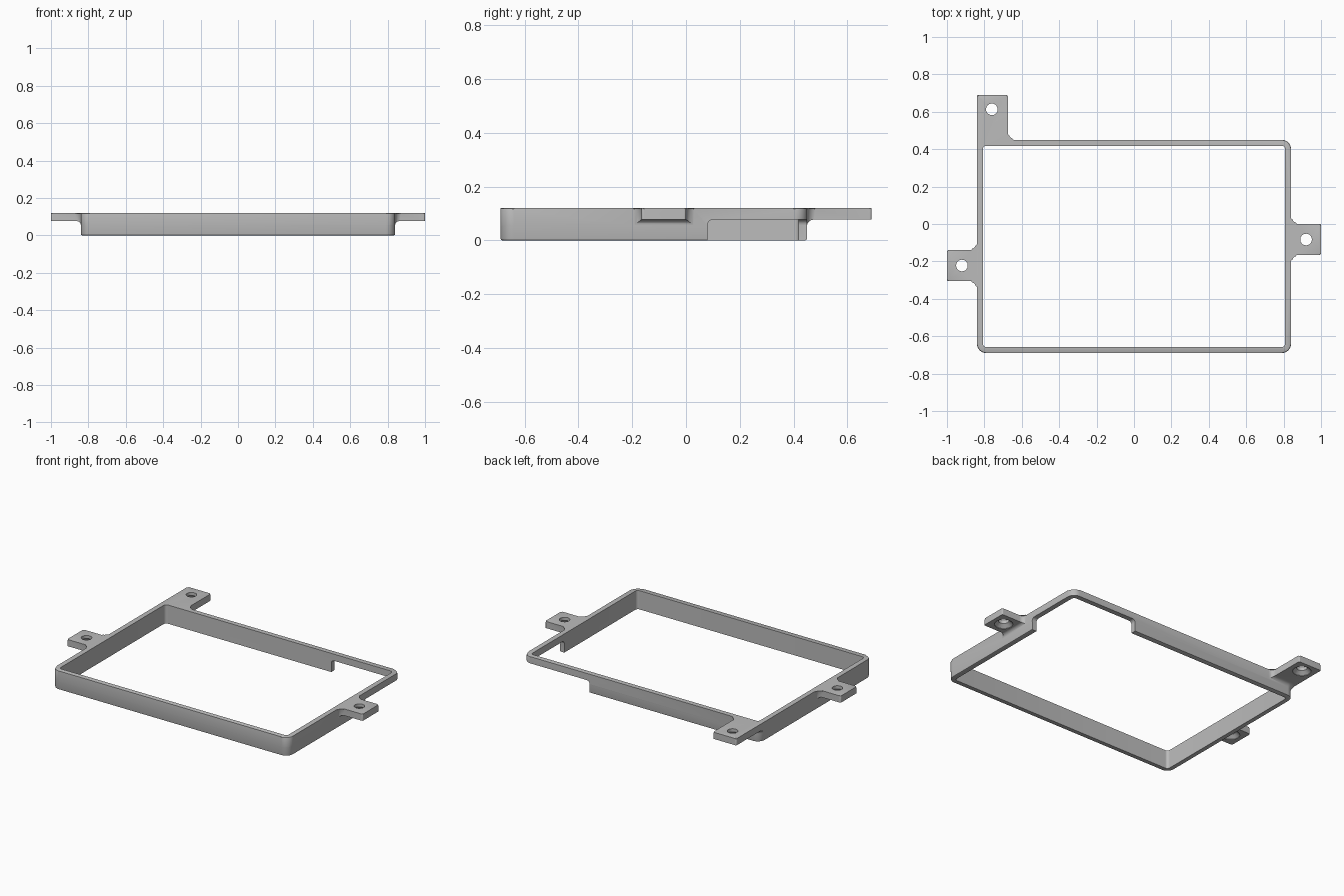
import bpy, bmesh, math
from mathutils import Vector

if "Cube" in bpy.data.objects:
    bpy.data.objects.remove(bpy.data.objects["Cube"], do_unlink=True)

HALF, FRONT, BACK = 0.84, -0.69, 0.45   # frame footprint
TOP, TAB = 0.12, 0.077                  # top of frame, underside of tabs
WALL, CORNER, FILLET, EDGE = 0.032, 0.05, 0.025, 0.007

grey = bpy.data.materials.new("plain grey")
grey.use_nodes = True
grey.diffuse_color = (0.5, 0.5, 0.5, 1)
grey.node_tree.nodes["Principled BSDF"].inputs["Base Color"].default_value = (0.5, 0.5, 0.5, 1)


def rounded(corners, segs=8):
    """Outline with every square corner (x, y, radius) replaced by an arc."""
    out = []
    for i, (x, y, r) in enumerate(corners):
        p = Vector((x, y))
        d1 = (Vector(corners[i - 1][:2]) - p).normalized()
        d2 = (Vector(corners[(i + 1) % len(corners)][:2]) - p).normalized()
        for k in range(segs + 1):
            t = math.pi / 2 * k / segs
            out.append(p + r * (d1 * (1 - math.sin(t)) + d2 * (1 - math.cos(t))))
    return out


def frame_ring(off):
    """Rounded frame rectangle grown by off."""
    x, f, b, r = HALF + off, FRONT - off, BACK + off, max(CORNER + off, 0.01)
    return rounded([(-x, f, r), (x, f, r), (x, b, r), (-x, b, r)])


def circle(x, y, r, n=32):
    return [Vector((x + r * math.cos(a), y + r * math.sin(a)))
            for a in (2 * math.pi * k / n for k in range(n))]


def loft(name, layers, top_bevel=0, segs=2):
    """Closed solid through (z, ring) layers, optionally rounded at the top."""
    bm = bmesh.new()
    rows = [[bm.verts.new((p.x, p.y, z)) for p in ring] for z, ring in layers]
    n = len(rows[0])
    for a, b in zip(rows, rows[1:]):
        for i in range(n):
            j = (i + 1) % n
            bm.faces.new((a[i], a[j], b[j], b[i]))
    bm.faces.new(rows[0][::-1])
    cap = bm.faces.new(rows[-1])
    if top_bevel:
        bmesh.ops.bevel(bm, geom=list(cap.edges), offset=top_bevel, segments=segs,
                        profile=0.5, affect='EDGES')
    bmesh.ops.recalc_face_normals(bm, faces=bm.faces)
    mesh = bpy.data.meshes.new(name)
    bm.to_mesh(mesh)
    bm.free()
    ob = bpy.data.objects.new(name, mesh)
    bpy.context.collection.objects.link(ob)
    return ob


def combine(body, tool, operation):
    """Apply a boolean and remove its helper."""
    mod = body.modifiers.new("cut", 'BOOLEAN')
    mod.operation, mod.solver, mod.object = operation, 'EXACT', tool
    bpy.context.view_layer.objects.active = body
    bpy.ops.object.modifier_apply(modifier=mod.name)
    bpy.data.objects.remove(tool, do_unlink=True)


# Footprint of the frame with its three mounting tabs
R, S = 0.03, 0.008
footprint = rounded([
    (-HALF, FRONT, CORNER), (HALF, FRONT, CORNER),
    (HALF, -0.165, R), (1, -0.165, S), (1, 0, S), (HALF, 0, R),
    (HALF, BACK, CORNER),
    (-0.675, BACK, R), (-0.675, 0.69, S), (-HALF, 0.69, S),
    (-HALF, -0.14, R), (-1, -0.14, S), (-1, -0.305, S), (-HALF, -0.305, R)])
frame = loft("mounting_frame", [(-0.1, footprint), (TOP, footprint)], EDGE)
frame.data.materials.append(grey)

# Lower wall envelope, curving outward under the tabs
gap = -0.0005
layers = [(0, frame_ring(-EDGE)), (EDGE * 0.3, frame_ring(-EDGE * 0.3)), (EDGE, frame_ring(gap))]
for k in range(7):
    t = math.pi / 2 * k / 6
    layers.append((TAB - FILLET + FILLET * math.sin(t),
                   frame_ring(gap + FILLET * (1 - math.cos(t)))))
layers += [(TAB, frame_ring(0.4)), (0.3, frame_ring(0.4))]
combine(frame, loft("envelope", layers), 'INTERSECT')

# Open middle
combine(frame, loft("opening", [(-0.2, frame_ring(-WALL)), (0.4, frame_ring(-WALL))]), 'DIFFERENCE')

# Low notch around the back left corner
notch = rounded([(0.37, 0.08, 0.001), (1.2, 0.08, 0.001), (1.2, 0.9, 0.001), (0.37, 0.9, 0.001)], 1)
notch = [Vector(c) for c in ((0.37, 0.08), (1.2, 0.08), (1.2, 0.9), (0.37, 0.9))]
combine(frame, loft("notch", [(-0.2, notch), (TAB, notch)], 0.02, 5), 'DIFFERENCE')

# Screw holes, countersunk from below
for x, y in ((0.92, -0.083), (-0.92, -0.222), (-0.76, 0.613)):
    hole = loft("hole", [(z, circle(x, y, r)) for z, r in
                         ((0.06, 0.054), (0.08, 0.054), (0.1, 0.031), (0.2, 0.031))])
    combine(frame, hole, 'DIFFERENCE')

bpy.ops.object.select_all(action='DESELECT')
frame.select_set(True)
bpy.context.view_layer.objects.active = frame
bpy.ops.object.shade_smooth_by_angle(angle=math.radians(30))
